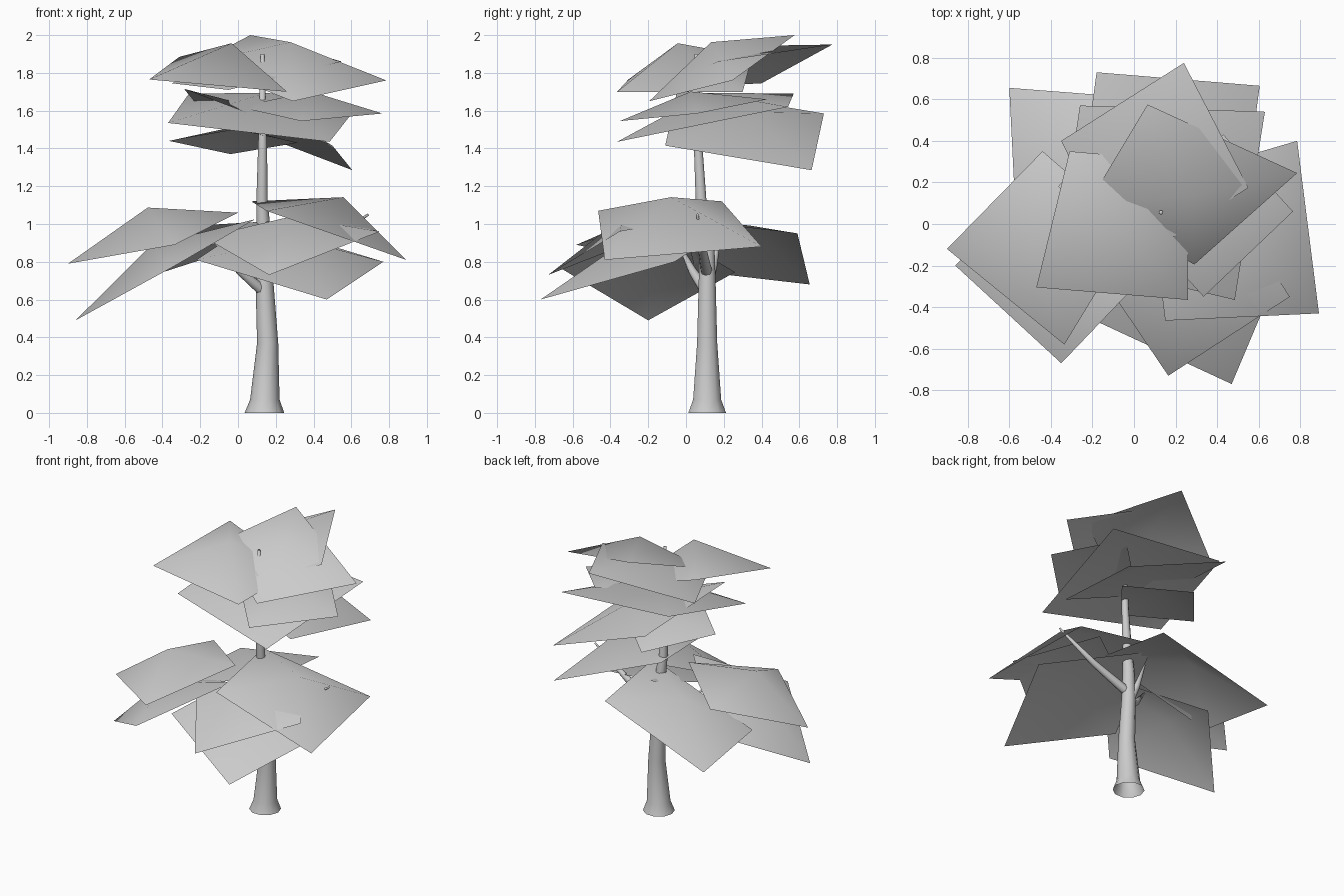
import bpy, bmesh, math
from mathutils import Vector

cube = bpy.data.objects.get("Cube")
if cube:
    bpy.data.objects.remove(cube, do_unlink=True)

# One flat grey covers wood and foliage
grey = bpy.data.materials.new("matte_grey")
grey.use_nodes = True
tone = (.6, .6, .6, 1)
grey.diffuse_color = tone
grey.node_tree.nodes["Principled BSDF"].inputs["Base Color"].default_value = tone


def finish(bm, name):
    """Turn a bmesh into a smooth shaded object."""
    for face in bm.faces:
        face.smooth = True
    mesh = bpy.data.meshes.new(name)
    bm.to_mesh(mesh)
    bm.free()
    mesh.materials.append(grey)
    obj = bpy.data.objects.new(name, mesh)
    bpy.context.collection.objects.link(obj)


def tapered_limb(name, path, axis, sides=10):
    """Loft round rings along a path of (x, y, z, radius), open at the foot."""
    bm = bmesh.new()
    turn = Vector(axis).to_track_quat("Z", "Y")
    rings = []
    for x, y, z, radius in path:
        ring = []
        for i in range(sides):
            angle = math.tau * i / sides
            spoke = Vector((math.cos(angle), math.sin(angle), 0)) * radius
            ring.append(bm.verts.new(Vector((x, y, z)) + turn @ spoke))
        rings.append(ring)
    for low, high in zip(rings, rings[1:]):
        for i in range(sides):
            j = (i + 1) % sides
            bm.faces.new((low[i], low[j], high[j], high[i]))
    bm.faces.new(rings[-1])
    finish(bm, name)


def leaf_card(name, bulge, p, q, r, s=None):
    """Four-cornered card with a raised centre; s defaults to a parallelogram."""
    p, q, r = Vector(p), Vector(q), Vector(r)
    s = Vector(s) if s else p + r - q
    corners = [p, q, r, s]
    normal = (r - p).cross(s - q).normalized()
    if normal.z < 0:
        corners.reverse()
        normal.negate()
    bm = bmesh.new()
    face = bm.faces.new([bm.verts.new(c) for c in corners])
    centre = bmesh.ops.poke(bm, faces=[face])["verts"][0]
    centre.co += normal * bulge
    finish(bm, name)


# Trunk with a flared foot and a slender leader
tapered_limb("trunk", [
    (.14, .112, 0, .105), (.142, .112, .07, .078), (.157, .112, .37, .056),
    (.14, .112, .7, .047), (.14, .112, .9, .04), (.127, .08, 1.12, .03),
    (.13, .065, 1.4, .024), (.13, .055, 1.9, .01)], (0, 0, 1))

# Branches rising from the trunk into the lower canopy: foot height and tip
branches = {
    "left_branch": (.74, (.69, .06, 1.05)),
    "right_branch": (.64, (-.12, -.04, .9)),
    "back_branch": (.66, (.06, .18, .95)),
}
for name, (height, tip) in branches.items():
    fork = Vector((.14, .11, height))
    tip = Vector(tip)
    middle = fork.lerp(tip, .5) - Vector((0, 0, .02))
    path = [(*fork, .032), (*middle, .022), (*tip, .006)]
    tapered_limb(name, path, tip - fork, 8)

# Lower canopy: bulge, then corners in order
leaf_card("lower_leaf_right", .17, (-.9, -.12, .79), (-.44, .35, .98),
          (0, -.03, 1.06), (-.335, -.58, .89))
leaf_card("lower_leaf_right_under", .15, (-.35, -.67, .77), (-.86, -.2, .49),
          (-.42, .26, .745))
leaf_card("lower_leaf_back", .15, (-.57, .05, .75), (-.6, .655, .68),
          (.24, .59, .95))
leaf_card("lower_leaf_front", .13, (-.18, -.22, .93), (.165, -.73, .73),
          (.75, -.35, .96), (.42, .15, 1.05))
leaf_card("lower_leaf_left", .19, (.785, .4, .88), (.89, -.43, .81),
          (.15, -.465, 1.07), (.07, .19, 1.12))
leaf_card("lower_leaf_front_under", .13, (-.22, -.45, .81), (.47, -.77, .6),
          (.77, -.06, .8))

# Upper canopy, from the crown downwards
leaf_card("crown_leaf_back", .13, (-.35, .4, 1.745), (.24, .775, 1.95),
          (.55, .175, 1.86), (-.05, -.22, 1.71))
leaf_card("crown_leaf_right", .2, (-.31, .35, 1.885), (-.47, -.305, 1.765),
          (.26, -.365, 1.7), (.26, .3, 1.7))
leaf_card("crown_leaf_left", .16, (.065, .575, 2), (.785, .245, 1.76),
          (.29, -.195, 1.65), (-.22, .1, 1.85))
leaf_card("upper_leaf_left", .1, (0, .02, 1.62), (.335, -.35, 1.545),
          (.765, .06, 1.585))
leaf_card("upper_leaf_wide", .13, (.485, -.365, 1.435), (-.37, -.165, 1.535),
          (-.26, .57, 1.69), (.63, .54, 1.62))
leaf_card("upper_leaf_back", .1, (-.18, .73, 1.585), (.605, .665, 1.285),
          (.5, -.11, 1.415))
leaf_card("upper_leaf_under", .08, (-.01, -.14, 1.5), (-.365, .18, 1.44),
          (-.04, .57, 1.37))
